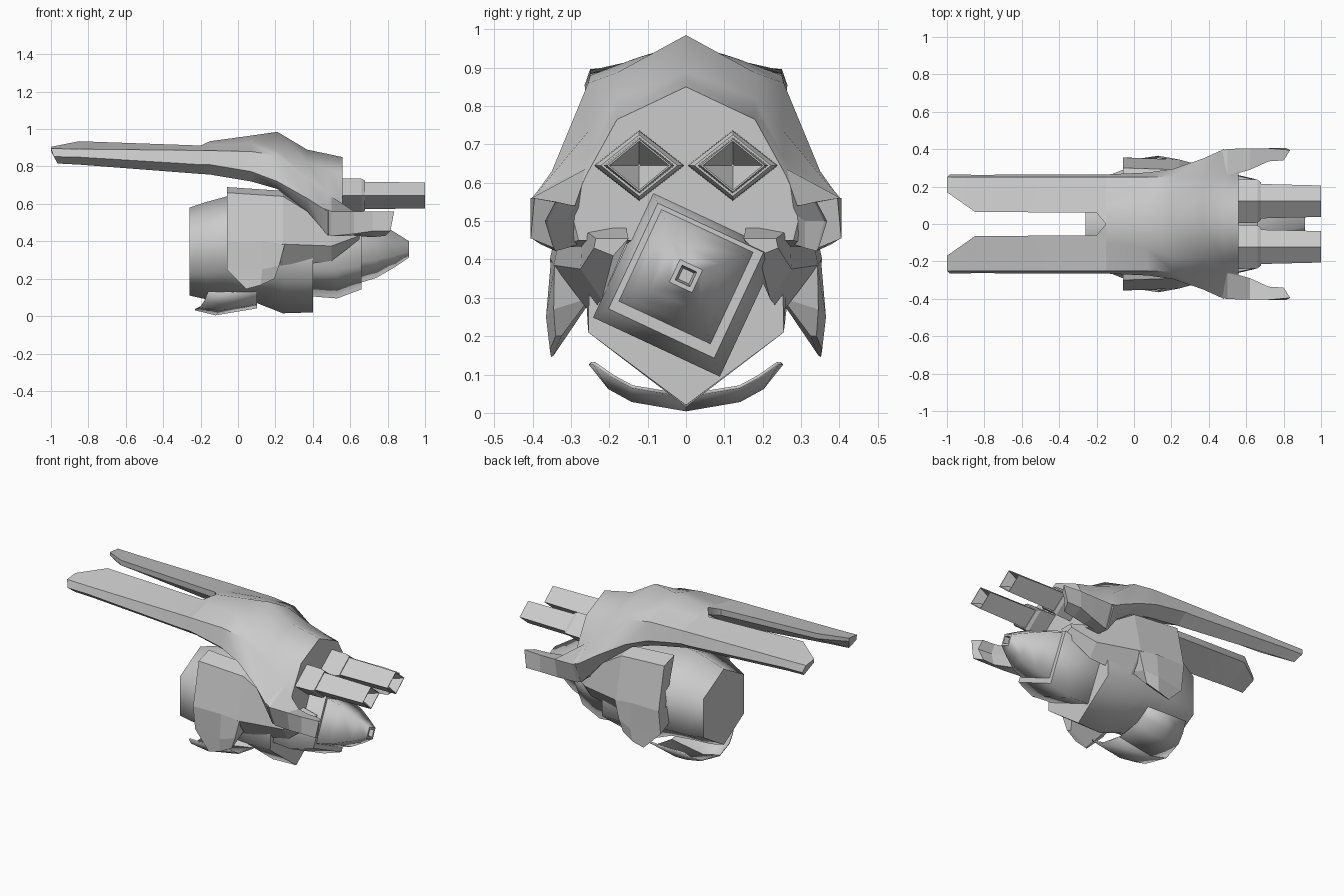
import bpy, bmesh, math

if "Cube" in bpy.data.objects:
    bpy.data.objects.remove(bpy.data.objects["Cube"])

grey = bpy.data.materials.new("hull_grey")
grey.diffuse_color = (0.6, 0.6, 0.6, 1)
grey.use_nodes = True
grey.node_tree.nodes["Principled BSDF"].inputs["Base Color"].default_value = grey.diffuse_color


def finish(name, bm, mirror=False, solid=0, weld=True, sharp=0):
    bmesh.ops.recalc_face_normals(bm, faces=bm.faces)
    if sharp:
        for f in bm.faces:
            f.smooth = True
        for e in bm.edges:
            e.smooth = e.calc_face_angle(0) < math.radians(sharp)
    me = bpy.data.meshes.new(name)
    bm.to_mesh(me)
    bm.free()
    me.materials.append(grey)
    ob = bpy.data.objects.new(name, me)
    bpy.context.collection.objects.link(ob)
    if solid:
        m = ob.modifiers.new("thickness", "SOLIDIFY")
        m.thickness, m.offset = solid, 0
    if mirror:
        m = ob.modifiers.new("mirror", "MIRROR")
        m.use_axis = (False, True, False)
        m.use_mirror_merge = weld
    return ob


def loft(name, rings, closed=True, caps=(True, True), smooth=False, **kw):
    """Skin a list of equal-length rings of 3D points; caps get own vertices."""
    bm = bmesh.new()
    rows = [[bm.verts.new(p) for p in r] for r in rings]
    n = len(rows[0])
    for a, b in zip(rows, rows[1:]):
        for i in range(n if closed else n - 1):
            j = (i + 1) % n
            f = bm.faces.new((a[i], a[j], b[j], b[i]))
            f.smooth = smooth
    for on, r in zip(caps, (rings[0], rings[-1])):
        if on:
            bm.faces.new([bm.verts.new(p) for p in r])
    bmesh.ops.dissolve_degenerate(bm, edges=bm.edges, dist=1e-5)
    return finish(name, bm, **kw)


def at(x, pts):
    return [(x, y, z) for y, z in pts]


def diamond(x, cy, cz, ry, rz):
    return at(x, [(cy, cz + rz), (cy + ry, cz), (cy, cz - rz), (cy - ry, cz)])


def tilted_square(x, cz, r):
    a0 = math.radians(110)
    return [(x, r * math.cos(a0 + k * math.pi / 2), cz + r * math.sin(a0 + k * math.pi / 2))
            for k in range(4)]


# Upper shell: ridge, shoulder, crease, outer edge, lower edge, underside centre
loft("upper_shell", [
    at(-.15, [(0, .935), (.10, .915), (.25, .885), (.265, .81), (.195, .757), (0, .89)]),
    at(.07, [(0, .965), (.13, .925), (.25, .88), (.275, .773), (.21, .72), (0, .80)]),
    at(.21, [(0, .985), (.18, .887), (.255, .86), (.295, .72), (.235, .68), (0, .70)]),
    at(.37, [(0, .89), (.18, .82), (.25, .74), (.35, .63), (.295, .56), (0, .56)]),
    at(.48, [(0, .867), (.18, .785), (.255, .665), (.40, .56), (.345, .43), (0, .46)]),
    at(.56, [(0, .85), (.18, .765), (.26, .62), (.30, .53), (.28, .45), (0, .45)]),
], closed=False, caps=(False, True), mirror=True, sharp=42)

# Rear prongs: wedge section with the underside sloping up to the inner edge
loft("rear_prong", [
    [(-1, .17, .905), (-1, .25, .896), (-.985, .265, .853), (-.965, .22, .816), (-1, .17, .885)],
    at(-.85, [(.065, .935), (.25, .893), (.263, .85), (.215, .81), (.07, .90)]),
    at(-.20, [(.06, .912), (.25, .886), (.265, .81), (.195, .76), (.06, .875)]),
    at(-.15, [(0, .935), (.25, .885), (.265, .81), (.195, .757), (0, .89)]),
], caps=(True, False), mirror=True, sharp=35)

# Forward arms beside the guns, with a grooved inner side
loft("side_arm", [
    at(.46, [(.25, .66), (.39, .575), (.335, .45), (.28, .45), (.26, .55)]),
    at(.50, [(.255, .64), (.402, .56), (.35, .428), (.28, .44), (.27, .53)]),
    at(.62, [(.29, .54), (.403, .56), (.38, .44), (.31, .43), (.31, .50)]),
    at(.72, [(.335, .55), (.405, .56), (.403, .455), (.34, .422), (.36, .50)]),
    [(.80, .34, .55), (.835, .395, .56), (.815, .405, .455), (.79, .345, .43), (.81, .367, .50)],
], mirror=True)


# Lower body: six-sided drum with pointed top and bottom
def hexagon(x, top, bot, w, hi, lo, w2=0):
    w2 = w2 or w
    return at(x, [(0, top), (w, hi), (w2, lo), (0, bot), (-w2, lo), (-w, hi)])


loft("lower_body", [
    hexagon(-.26, .58, .11, .20, .47, .23),
    hexagon(-.17, .61, .09, .245, .48, .23, .225),
    hexagon(-.06, .64, .085, .29, .50, .24, .245),
    hexagon(.10, .65, .07, .29, .50, .215, .25),
    hexagon(.24, .66, .015, .27, .46, .21, .255),
    hexagon(.40, .64, .02, .25, .45, .21, .255),
], smooth=True)

# Hull flanks sloping out from under the shell, tapering to a point beside the nose
loft("hull_flank", [
    at(-.06, [(.20, .69), (.30, .66), (.355, .40), (.30, .36)]),
    at(.24, [(.20, .67), (.29, .64), (.345, .385), (.25, .26)]),
    at(.50, [(.16, .50), (.27, .48), (.275, .375), (.22, .295)]),
    at(.65, [(.15, .455), (.235, .455), (.24, .43), (.19, .41)]),
], mirror=True)

# Faceted pods hanging below the flanks
loft("side_pod", [
    [(-.06, .24, .40), (.24, .24, .40), (.25, .343, .385), (.13, .352, .40), (-.06, .355, .40)],
    [(-.06, .25, .29), (.23, .25, .30), (.22, .345, .27), (.13, .365, .25), (-.06, .335, .25)],
    [(.05, .345, .15), (.18, .325, .20), (.195, .34, .20), (.12, .355, .165), (.045, .352, .145)],
], mirror=True, caps=(False, True))

# Nose: tilted square collar and hollow-tipped cone
loft("nose_collar", [
    tilted_square(.40, .335, .245), tilted_square(.53, .337, .258),
    tilted_square(.66, .345, .215),
], smooth=True)
loft("nose_cone", [
    tilted_square(.655, .355, .188), tilted_square(.74, .355, .16),
    tilted_square(.84, .355, .098), tilted_square(.915, .357, .046),
], caps=(False, False), smooth=True)
loft("nose_bore", [
    tilted_square(.915, .357, .046), tilted_square(.915, .357, .030),
    tilted_square(.86, .357, .022),
], caps=(False, True))

# Twin guns: sleeve and hollow barrel
CY, CZ = .122, .645
loft("gun_sleeve", [
    diamond(.56, CY, CZ, .118, .092), diamond(.66, CY, CZ, .115, .09),
    diamond(.68, CY, CZ, .10, .08),
], mirror=True, weld=False, caps=(False, True))
loft("gun_barrel", [
    diamond(.68, CY, CZ, .092, .073), diamond(1, CY, CZ, .084, .069),
    diamond(1, CY, CZ, .078, .064), diamond(.90, CY, CZ, .004, .004),
], mirror=True, weld=False, caps=(False, True))

# Curved scoop plate under the body
loft("belly_scoop", [
    [(-.23, 0, .035), (-.20, .14, .05), (-.18, .20, .08), (-.16, .25, .13)],
    [(-.12, 0, .008), (-.10, .14, .032), (-.07, .20, .065), (-.03, .25, .128)],
    [(.10, 0, .045), (.10, .14, .068), (.10, .19, .095), (.10, .24, .13)],
], closed=False, caps=(False, False), smooth=True, mirror=True, solid=.008)
